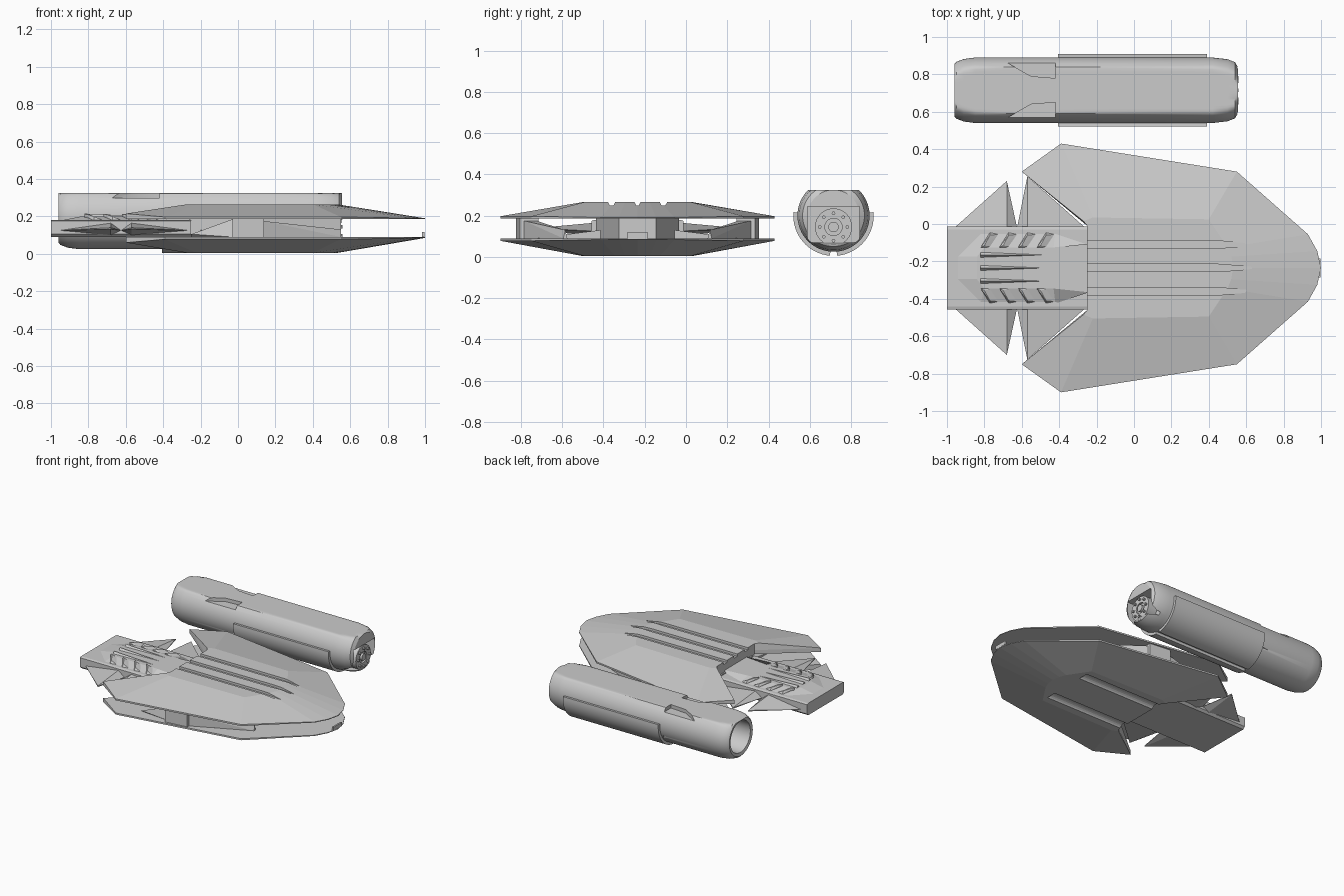
import bpy, bmesh, math
from mathutils import Vector

cube = bpy.data.objects.get("Cube")
if cube:
    bpy.data.objects.remove(cube)

grey = bpy.data.materials.new("hull_grey")
grey.use_nodes = True
grey.diffuse_color = (0.6, 0.6, 0.6, 1)
grey.node_tree.nodes["Principled BSDF"].inputs["Base Color"].default_value = (0.6, 0.6, 0.6, 1)

MID = -0.235            # centre line of the hull
POD_Y, POD_Z = 0.715, 0.2


def finish(name, bm):
    bmesh.ops.recalc_face_normals(bm, faces=bm.faces)
    me = bpy.data.meshes.new(name)
    bm.to_mesh(me)
    bm.free()
    me.materials.append(grey)
    ob = bpy.data.objects.new(name, me)
    bpy.context.collection.objects.link(ob)
    return ob


def loft(name, rings):
    """Closed solid through rings of equal point count."""
    bm = bmesh.new()
    loops = [[bm.verts.new(p) for p in ring] for ring in rings]
    n = len(loops[0])
    for a, b in zip(loops, loops[1:]):
        for i in range(n):
            j = (i + 1) % n
            bm.faces.new((a[i], a[j], b[j], b[i]))
    bm.faces.new(loops[0])
    bm.faces.new(loops[-1])
    return finish(name, bm)


def slab(name, pts, z0, z1):
    return loft(name, [[(x, y, z) for x, y in pts] for z in (z0, z1)])


def bar(name, pts, x0, x1):
    """Extrude a (y, z) section along x."""
    return loft(name, [[(x, y, z) for y, z in pts] for x in (x0, x1)])


def box(name, x0, x1, y0, y1, z0, z1):
    return slab(name, [(x0, y0), (x1, y0), (x1, y1), (x0, y1)], z0, z1)


def hull(name, pts):
    bm = bmesh.new()
    for p in pts:
        bm.verts.new(p)
    bmesh.ops.convex_hull(bm, input=bm.verts)
    return finish(name, bm)


def circle(y, z, r, n=24):
    return [(y + r * math.cos(2 * math.pi * i / n), z + r * math.sin(2 * math.pi * i / n))
            for i in range(n)]


def select(ob):
    bpy.ops.object.select_all(action='DESELECT')
    ob.select_set(True)
    bpy.context.view_layer.objects.active = ob


def cut(ob, cutters):
    for c in cutters:
        select(ob)
        mod = ob.modifiers.new("cut", 'BOOLEAN')
        mod.operation, mod.solver, mod.object = 'DIFFERENCE', 'EXACT', c
        bpy.ops.object.modifier_apply(modifier=mod.name)
        bpy.data.objects.remove(c)


def smooth(ob):
    select(ob)
    bpy.ops.object.shade_smooth_by_angle(angle=math.radians(30))


# Hull shells: a rim outline rising to a flat plateau
RIM = [(-0.25, 0.225), (-0.6, 0.515), (-0.39, 0.665), (0.55, 0.515),
       (0.93, 0.18), (0.98, 0.09), (1.0, 0)]
EDGE = [0.03, 0.03, 0.012, 0.012, 0.006, 0.005, 0.005]
TOP = [(-0.25, 0.225), (-0.27, 0.25), (-0.22, 0.27), (0.4, 0.26),
       (0.5, 0.11), (0.52, 0.06), (0.53, 0)]


def ring(half, heights):
    pts = [(x, MID + w, z) for (x, w), z in zip(half, heights)]
    return pts + [(x, MID - w, z) for (x, w), z in list(zip(half, heights))[-2::-1]]


def shell(name, base, sign, height):
    return loft(name, [ring(RIM, [base] * 7),
                       ring(RIM, [base + sign * e for e in EDGE]),
                       ring(TOP, [base + sign * height] * 7)])


upper = shell("upper_hull", 0.185, 1, 0.08)
lower = shell("lower_hull", 0.09, -1, 0.085)

# Three long channels on the back of the hull
cut(upper, [slab("channel_cutter", [(-0.3, MID + d - 0.02), (0.45, MID + d - 0.02), (0.63, MID + d - 0.006),
                                    (0.63, MID + d + 0.006), (0.45, MID + d + 0.02), (-0.3, MID + d + 0.02)],
                 0.248, 0.3) for d in (-0.125, 0, 0.125)])
# Two round channels in the belly
cut(lower, [bar("belly_cutter", circle(MID + d, -0.018, 0.045), -0.3, 0.4) for d in (-0.17, 0.17)])
box("nose_lip", 0.985, 0.997, MID - 0.05, MID + 0.05, 0.09, 0.118)

# Core between the shells
slab("inner_core", [(-0.26, MID - 0.2), (0.1, MID - 0.2), (0.55, MID - 0.09),
                    (0.55, MID + 0.09), (0.1, MID + 0.2), (-0.26, MID + 0.2)], 0.088, 0.187)

# Neck block with bevelled lower edges and a raised machinery deck
bar("neck", [(MID - 0.222, 0.105), (MID - 0.205, 0.09), (MID + 0.205, 0.09), (MID + 0.222, 0.105),
             (MID + 0.222, 0.175), (MID + 0.205, 0.18), (MID - 0.205, 0.18), (MID - 0.222, 0.175)], -1, -0.25)
loft("neck_deck", [[(x, MID + y, z) for x, y in
                    [(a, -0.06), (b, -w), (c, -w), (-0.24, -0.13),
                     (-0.24, 0.13), (c, w), (b, w), (a, 0.06)]]
                   for z, a, b, c, w in ((0.178, -0.95, -0.82, -0.42, 0.19),
                                         (0.2, -0.84, -0.8, -0.43, 0.11))])

# Centre spikes and rows of louvres on the deck
for d in (-0.07, 0, 0.07):
    hull("deck_spike", [(-0.82, MID + d - 0.018, 0.195), (-0.82, MID + d + 0.018, 0.195),
                        (-0.82, MID + d, 0.215), (-0.48, MID + d, 0.2)])

for s in (1, -1):
    for i in range(4):
        x = -0.82 + 0.1 * i
        hull("louvre", [(x + dx, MID + s * w, z) for dx, w, z in
                        [(0, 0.11, 0.18), (0.05, 0.19, 0.178), (0.1, 0.18, 0.178), (0.09, 0.11, 0.18),
                         (0, 0.11, 0.213), (0.05, 0.175, 0.2), (0.02, 0.12, 0.213)]])

    # Folded fins on the neck
    for name, a, fold, b, tip in (("rear_fin", -0.96, -0.68, -0.625, 0.465),
                                  ("front_fin", -0.625, -0.57, -0.26, 0.49)):
        root = MID + s * 0.215
        hull(name, [(a, root, 0.125), (b, root, 0.125), (fold, root, 0.165), (fold, root, 0.1),
                    (fold, MID + s * tip, 0.14), (fold, MID + s * tip, 0.132)])

    # Side struts joining both shells
    slab("side_strut", [(x, MID + s * w) for x, w in
                        [(-0.03, 0.5), (0.14, 0.48), (0.14, 0.57), (-0.03, 0.59)]], 0.088, 0.187)
    hull("strut_fairing", [(x, MID + s * w, z) for x, w, z in
                           [(0.14, 0.49, 0.09), (0.14, 0.55, 0.09), (0.14, 0.49, 0.175), (0.14, 0.55, 0.175),
                            (0.55, 0.34, 0.09), (0.55, 0.36, 0.09), (0.55, 0.35, 0.13)]])
    hull("strut_brace", [(x, MID + s * w, z) for x, w, z in
                         [(-0.03, 0.52, 0.09), (-0.03, 0.56, 0.09), (-0.03, 0.54, 0.185),
                          (-0.25, 0.54, 0.09), (-0.25, 0.56, 0.105)]])
    hull("inner_ramp", [(x, MID + s * w, z) for x in (-0.2, 0.3) for w, z in
                        [(0.18, 0.088), (0.5, 0.088), (0.18, 0.13), (0.3, 0.115)]])

# Side pod: flat-topped round body with a deep open rear
POD = [(-0.6, 0.118), (-0.955, 0.118), (-0.96, 0.14), (-0.95, 0.152), (-0.91, 0.167), (-0.85, 0.175),
       (0.42, 0.175), (0.5, 0.166), (0.54, 0.15), (0.555, 0.125)]
pod = loft("side_pod", [[(x, y, min(z, 0.325)) for y, z in circle(POD_Y, POD_Z, r, 64)] for x, r in POD])
cutters = [box("chin_cutter", 0.47, 0.6, POD_Y - 0.125, POD_Y + 0.125, 0.07, 0.245)]
for s in (1, -1):
    # Wedge notches in the shoulders and lower flanks
    cutters.append(slab("shoulder_cutter", [(x, POD_Y + s * w) for x, w in
                                            [(-0.7, 0.16), (-0.55, 0.075), (-0.42, 0.065), (-0.42, 0.2),
                                             (-0.7, 0.2)]], 0.298, 0.35))
    cutters.append(hull("flank_cutter", [(x, POD_Y + s * w, z) for x, w, z in
                                         [(-0.66, 0.18, 0.1), (-0.42, 0.15, 0.07), (-0.42, 0.15, 0.125),
                                          (-0.42, 0.2, 0.07), (-0.42, 0.2, 0.125), (-0.66, 0.2, 0.1)]]))
cut(pod, cutters)
smooth(pod)

# Curved lower covers, split by a slot underneath
for s in (1, -1):
    angles = [math.radians(5 - 90 * i / 16) for i in range(17)]
    arc = [(POD_Y + s * r * math.cos(a), POD_Z + r * math.sin(a))
           for r, order in ((0.195, angles), (0.168, angles[::-1])) for a in order]
    smooth(bar("pod_cover", arc, -0.405, 0.39))

# Round hub with bolts at the front of the pod
HUB_Z = 0.145
hub = bar("pod_hub", circle(POD_Y, HUB_Z, 0.09, 32), 0.4, 0.545)
cut(hub, [bar("hub_cutter", circle(POD_Y, HUB_Z, 0.042, 24), 0.53, 0.6)])
smooth(hub)
smooth(bar("hub_core", circle(POD_Y, HUB_Z, 0.025), 0.5, 0.55))
for i in range(8):
    a = math.pi * i / 4
    bar("hub_bolt", circle(POD_Y + 0.067 * math.cos(a), HUB_Z + 0.067 * math.sin(a), 0.009, 8), 0.54, 0.56)
